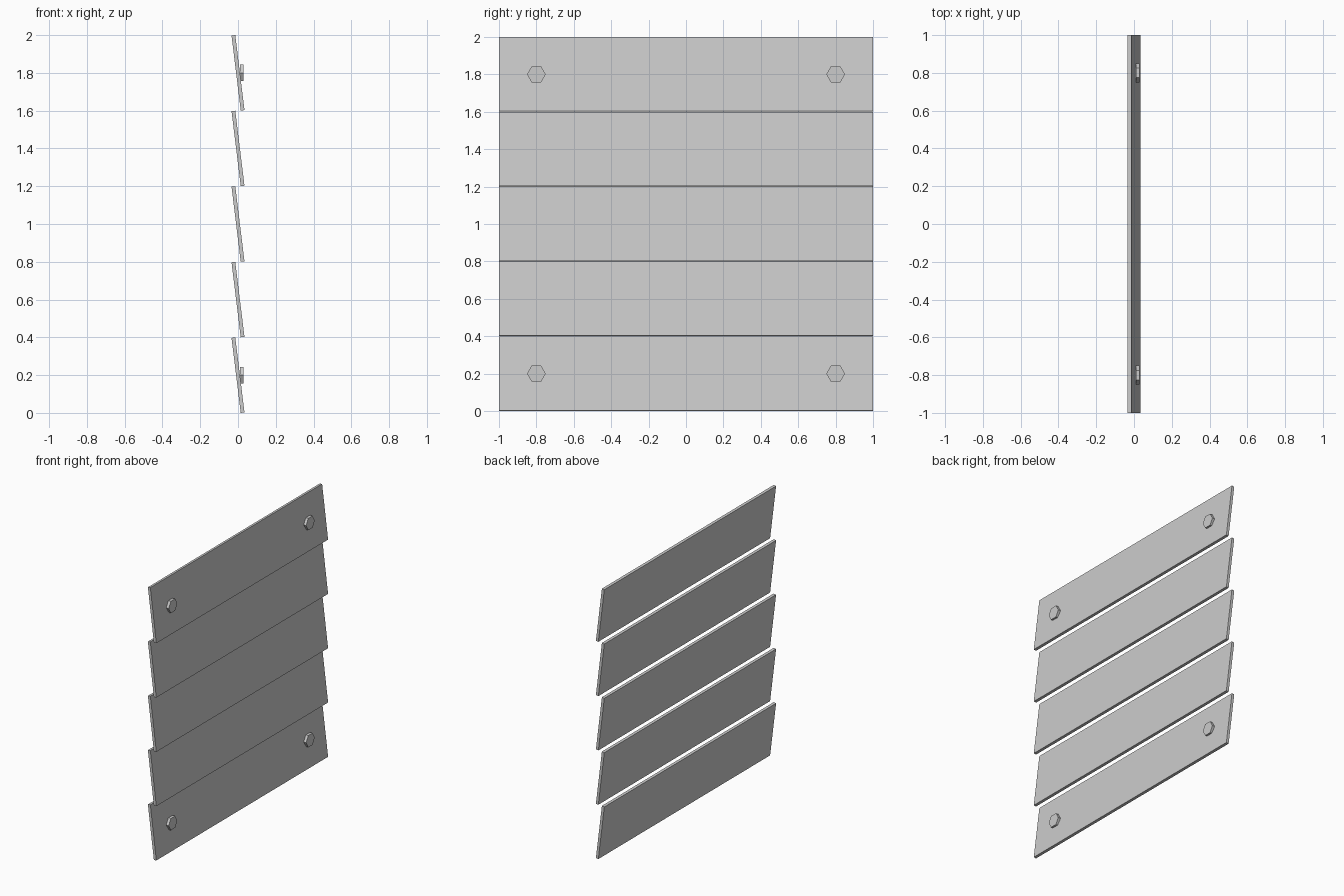
import bpy, bmesh
from math import radians, sin, cos, pi
from mathutils import Matrix

if "Cube" in bpy.data.objects:
    bpy.data.objects.remove(bpy.data.objects["Cube"])

SLATS, LENGTH, DEPTH, THICK = 5, 2.0, 0.4, 0.02
TILT = radians(7)
HEIGHT = DEPTH * cos(TILT) + THICK * sin(TILT)   # height of one tilted slat
STEP = (2.0 - HEIGHT) / (SLATS - 1)


def add_object(name, bm):
    mesh = bpy.data.meshes.new(name)
    bm.to_mesh(mesh)
    bm.free()
    obj = bpy.data.objects.new(name, mesh)
    bpy.context.collection.objects.link(obj)
    return obj


# Tilted slats, leaning back towards -x at the top
for i in range(SLATS):
    bm = bmesh.new()
    bmesh.ops.create_cube(bm, size=1, matrix=Matrix.Diagonal((THICK, LENGTH, DEPTH, 1)))
    slat = add_object(f"slat_{i + 1}", bm)
    slat.location.z = HEIGHT / 2 + i * STEP
    slat.rotation_euler.y = -TILT

# Hexagonal bolt heads near the ends of the bottom and top slats
for level, z in (("bottom", 0.2), ("top", 1.8)):
    for side, y in (("front", -0.8), ("back", 0.8)):
        bm = bmesh.new()
        bmesh.ops.create_cone(bm, cap_ends=True, segments=6, radius1=0.05, radius2=0.05,
                              depth=0.02, matrix=Matrix.Rotation(pi / 2, 4, 'Z'))
        # Corners point along y, as on the side view
        bolt = add_object(f"bolt_{level}_{side}", bm)
        bolt.location = (0.02, y, z)
        bolt.rotation_euler.y = pi / 2
        if abs(max(v.co.y for v in bolt.data.vertices) - 0.05) > 1e-4:
            bolt.data.transform(Matrix.Rotation(pi / 6, 4, 'Z'))
